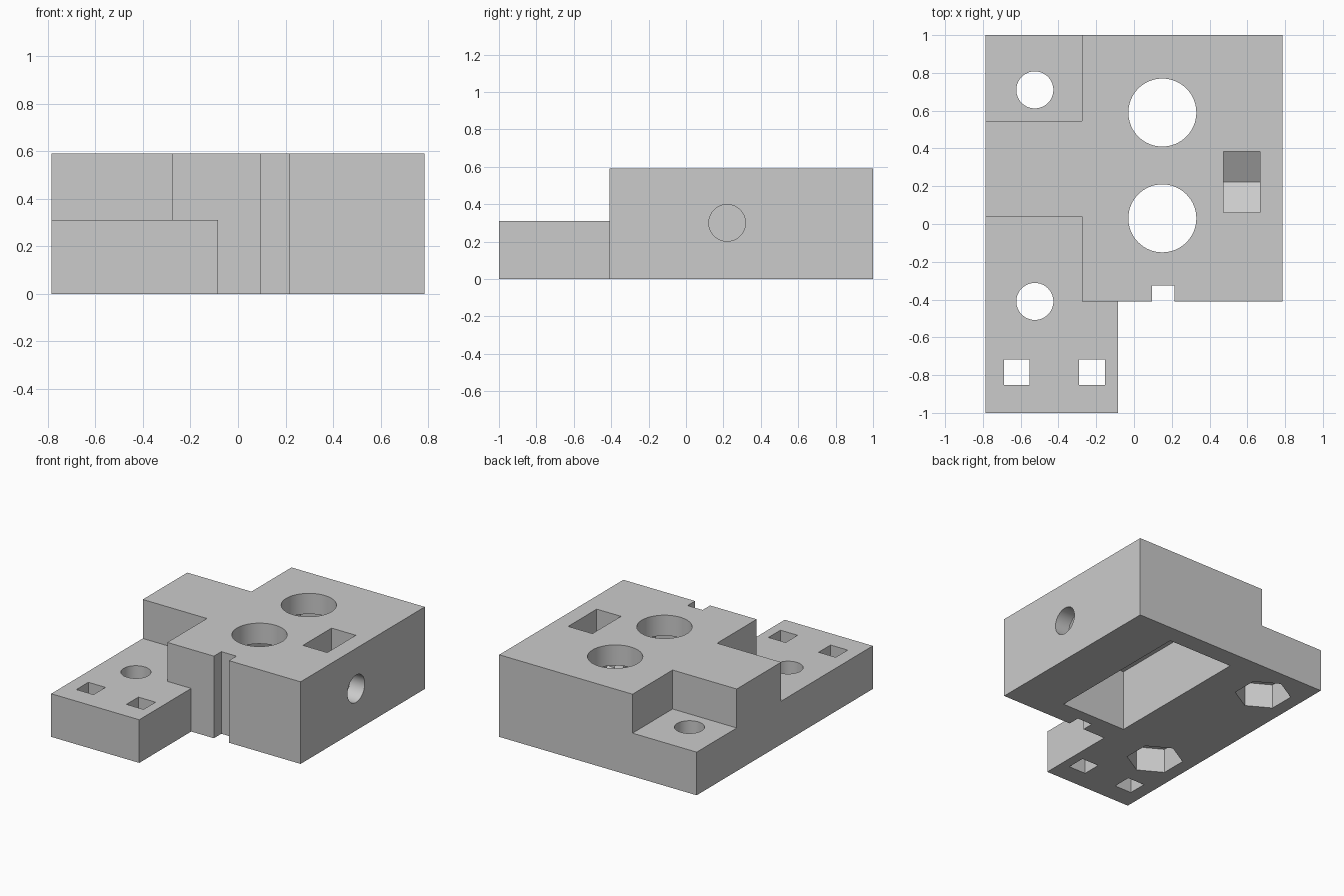
import bpy
import bmesh
from math import cos, sin, pi
from mathutils import Matrix, Vector

if "Cube" in bpy.data.objects:
    bpy.data.objects.remove(bpy.data.objects["Cube"], do_unlink=True)

grey = bpy.data.materials.new("plain grey")
grey.use_nodes = True
colour = (0.6, 0.6, 0.6, 1)
grey.diffuse_color = colour
grey.node_tree.nodes["Principled BSDF"].inputs["Base Color"].default_value = colour

TOP, STEP, OVER = 0.59, 0.31, 0.8
ALONG_X = Matrix(((0, 0, 1), (1, 0, 0), (0, 1, 0))).to_4x4()  # profile (y, z) pushed along x


def prism(name, outline, low, high, turn=Matrix()):
    """Extrude a flat outline from low to high, optionally turned to another axis."""
    bm = bmesh.new()
    face = bm.faces.new([bm.verts.new((x, y, low)) for x, y in outline])
    side = bmesh.ops.extrude_face_region(bm, geom=[face])["geom"]
    verts = [v for v in side if isinstance(v, bmesh.types.BMVert)]
    bmesh.ops.translate(bm, verts=verts, vec=Vector((0, 0, high - low)))
    bm.transform(turn)
    bmesh.ops.recalc_face_normals(bm, faces=bm.faces)
    mesh = bpy.data.meshes.new(name)
    bm.to_mesh(mesh)
    bm.free()
    mesh.materials.append(grey)
    ob = bpy.data.objects.new(name, mesh)
    bpy.context.collection.objects.link(ob)
    return ob


def ring(x, y, radius, sides=64, start=0.0):
    angles = [start + 2 * pi * i / sides for i in range(sides)]
    return [(x + radius * cos(a), y + radius * sin(a)) for a in angles]


def rect(x0, x1, y0, y1):
    return [(x0, y0), (x1, y0), (x1, y1), (x0, y1)]


# Solid block with the front tongue
block = prism("carriage_block", [(-0.785, -1), (-0.085, -1), (-0.085, -0.41), (0.785, -0.41),
                                 (0.785, 1), (-0.785, 1)], 0, TOP)

cutters = [
    # Lowered front tongue and lowered back corner
    prism("front_step", [(-1, 0.04), (-0.275, 0.04), (-0.275, -0.41), (-0.085, -0.41),
                         (0, -0.5), (0, -1.2), (-1, -1.2)], STEP, OVER),
    prism("back_step", rect(-1, -0.275, 0.545, 1.2), STEP, OVER),
    # Slot in the front wall and long pocket underneath
    prism("front_slot", rect(0.095, 0.215, -0.6, -0.325), -0.1, OVER),
    prism("bottom_pocket", rect(-0.11, 0.41, -0.24, 0.865), -0.1, 0.442),
]

# Large bores through the roof of the pocket
for y in (0.03, 0.59):
    cutters.append(prism("large_bore", ring(0.15, y, 0.18), 0.3, OVER))

# Screw holes with hexagonal nut recesses below
for y in (-0.41, 0.71):
    cutters.append(prism("screw_hole", ring(-0.525, y, 0.098), 0.05, OVER))
    cutters.append(prism("nut_recess", ring(-0.525, y, 0.1875, 6, pi / 6), -0.1, 0.177))

# Square holes in the tongue
for x in (-0.62, -0.222):
    cutters.append(prism("square_hole", rect(x - 0.068, x + 0.068, -0.853, -0.717), -0.1, OVER))

# Nut slot with a V floor, and the side screw hole
hexagon = ring(0.222, 0.3, 0.1875, 6, pi / 2)
lower = [hexagon[2], hexagon[3], hexagon[4]]
slot = [(lower[0][0], OVER)] + lower + [(lower[2][0], OVER)]
cutters.append(prism("side_nut_slot", slot, 0.475, 0.668, ALONG_X))
cutters.append(prism("side_screw_hole", ring(0.22, 0.3, 0.098), 0.3, 1, ALONG_X))

# Carve everything out of the block
bpy.context.view_layer.objects.active = block
for cutter in cutters:
    cutter.hide_render = True
    cut = block.modifiers.new(cutter.name, "BOOLEAN")
    cut.operation, cut.solver, cut.object = "DIFFERENCE", "EXACT", cutter
    bpy.ops.object.modifier_apply(modifier=cut.name)
    bpy.data.objects.remove(cutter, do_unlink=True)

# Smooth bores, sharp edges
bpy.ops.object.select_all(action="DESELECT")
block.select_set(True)
bpy.ops.object.shade_smooth_by_angle(angle=pi / 9)
